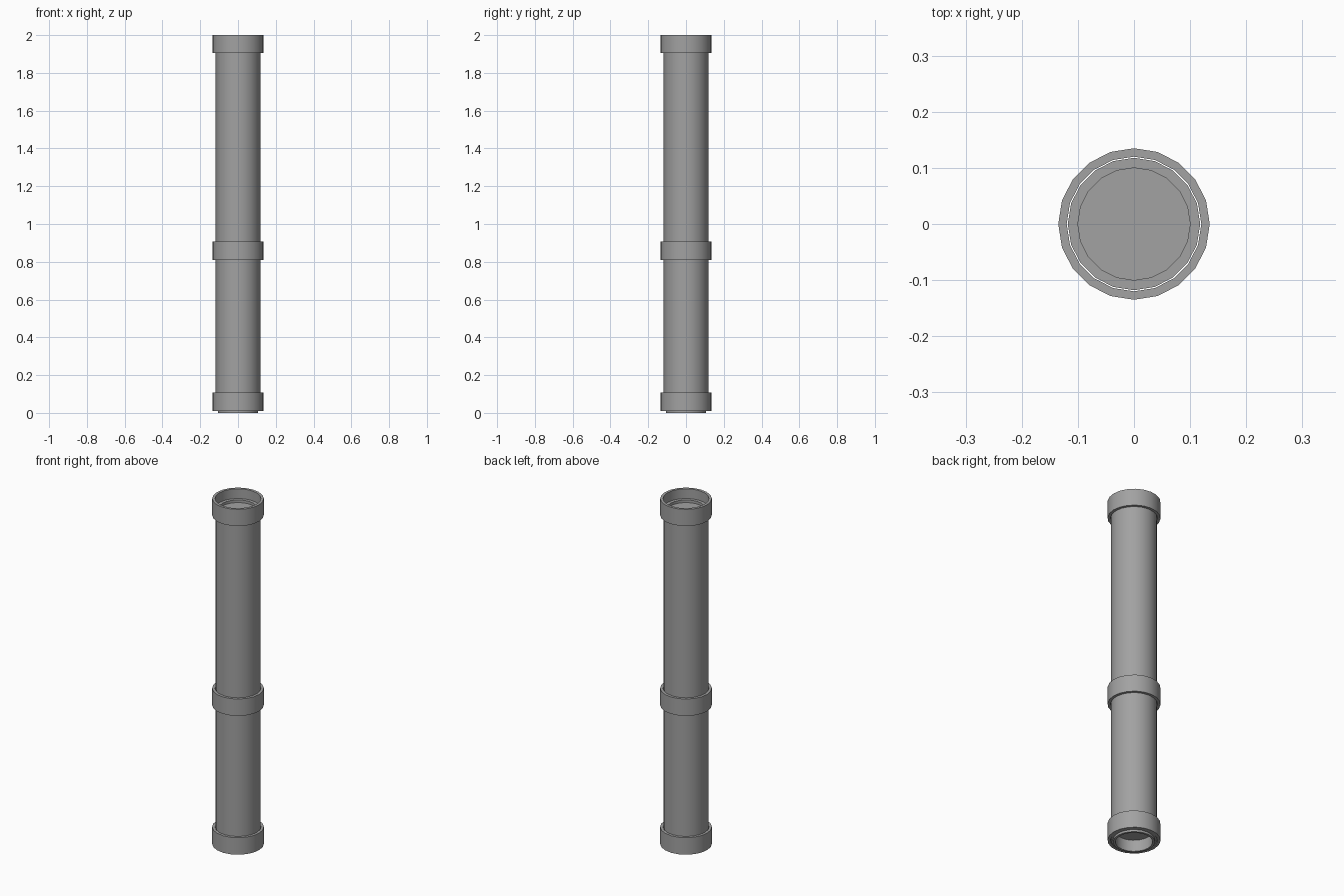
import bpy
import bmesh
import math

SIDES = 20

cube = bpy.data.objects.get("Cube")
if cube:
    bpy.data.objects.remove(cube, do_unlink=True)

# One plain grey for the whole pipe
grey = bpy.data.materials.new("pipe grey")
grey.use_nodes = True
colour = (0.36, 0.36, 0.36, 1)
grey.diffuse_color = colour
grey.node_tree.nodes["Principled BSDF"].inputs["Base Color"].default_value = colour


def lathe(name, profile, closed=False):
    """Turn a (radius, height) profile around the z axis."""
    bm = bmesh.new()
    verts = [bm.verts.new((r, 0, z)) for r, z in profile]
    count = len(verts) if closed else len(verts) - 1
    edges = [bm.edges.new((verts[i], verts[(i + 1) % len(verts)])) for i in range(count)]
    bmesh.ops.spin(bm, geom=verts + edges, cent=(0, 0, 0), axis=(0, 0, 1),
                   angle=math.tau, steps=SIDES, use_merge=True)
    bmesh.ops.remove_doubles(bm, verts=bm.verts[:], dist=0.0001)
    bmesh.ops.recalc_face_normals(bm, faces=bm.faces[:])
    mesh = bpy.data.meshes.new(name)
    bm.to_mesh(mesh)
    bm.free()
    mesh.materials.append(grey)
    obj = bpy.data.objects.new(name, mesh)
    bpy.context.collection.objects.link(obj)
    bpy.ops.object.select_all(action='DESELECT')
    bpy.context.view_layer.objects.active = obj
    obj.select_set(True)
    bpy.ops.object.shade_smooth_by_angle(angle=math.radians(35))
    return obj


# Pipe body with a narrow spigot below and a shallow bore at both ends
lathe("pipe", [(0, 0.065), (0.095, 0.065), (0.095, 0), (0.107, 0), (0.107, 0.012),
               (0.118, 0.012), (0.118, 1.945), (0.1, 1.945), (0.1, 1.93), (0, 1.93)])

# Three matching collars; the top one stands above the pipe as a socket
for name, low, high in (("bottom_collar", 0.01, 0.108),
                        ("middle_collar", 0.81, 0.907),
                        ("top_collar", 1.904, 2.0)):
    lathe(name, [(0.12, low), (0.135, low), (0.135, high), (0.12, high)], closed=True)
